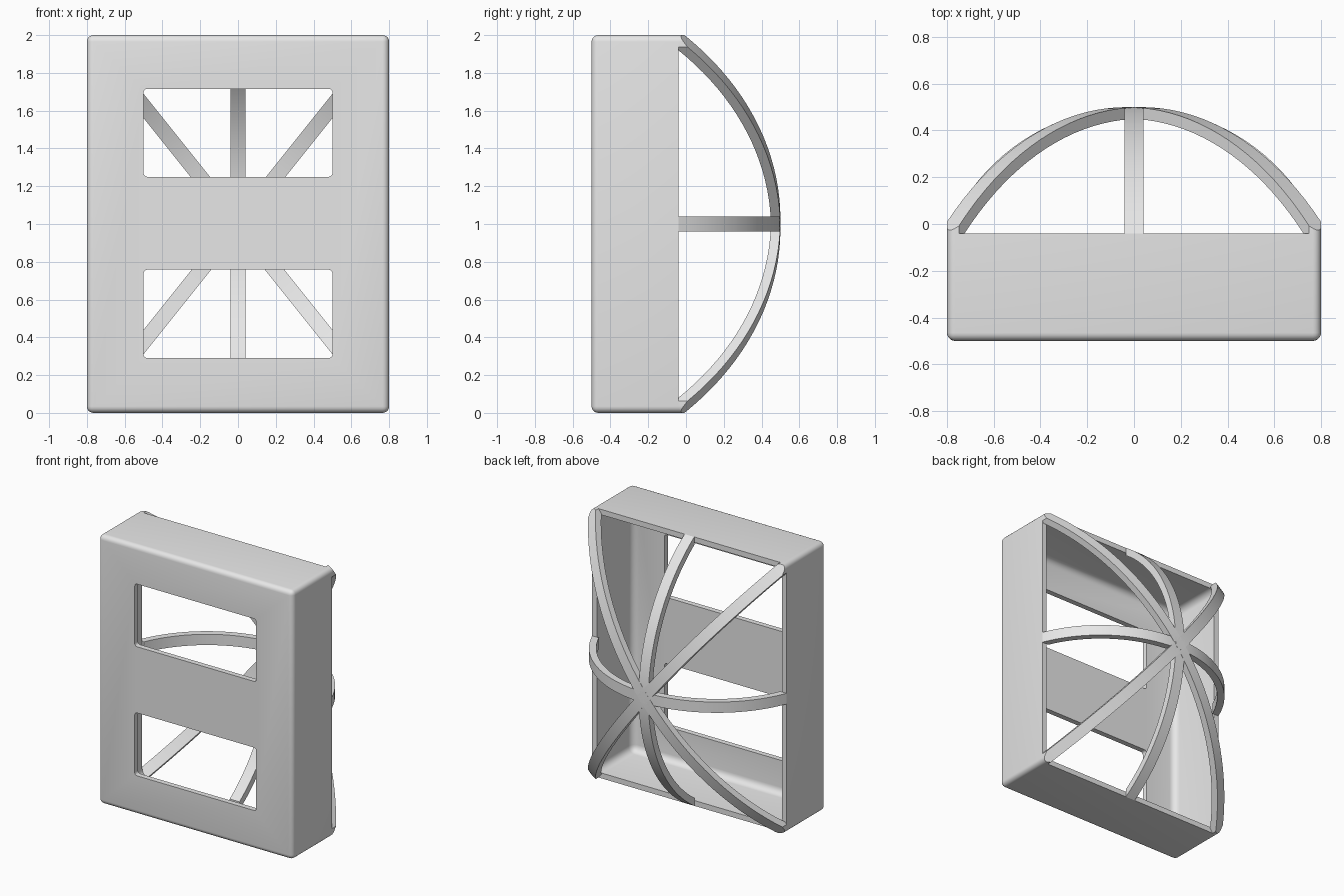
import bpy, bmesh, math
from mathutils import Vector

old = bpy.data.objects.get("Cube")
if old:
    bpy.data.objects.remove(old, do_unlink=True)

W, H = 0.8, 1.0                # half width and half height of the box
FRONT, RIM, PEAK = -0.5, -0.04, 0.5
WALL, RIB_W, RIB_T = 0.04, 0.08, 0.05

grey = bpy.data.materials.new("light_grey")
grey.use_nodes = True
colour = (0.8, 0.8, 0.8, 1)
grey.diffuse_color = colour
next(n for n in grey.node_tree.nodes
     if n.type == 'BSDF_PRINCIPLED').inputs["Base Color"].default_value = colour


def finish(name, bm):
    bmesh.ops.recalc_face_normals(bm, faces=bm.faces[:])
    mesh = bpy.data.meshes.new(name)
    bm.to_mesh(mesh)
    bm.free()
    mesh.materials.append(grey)
    ob = bpy.data.objects.new(name, mesh)
    bpy.context.collection.objects.link(ob)
    return ob


def rounded_block(name, lo, hi, radius, only_depth_edges=False):
    """Block with rounded edges; the edges around its back face stay sharp."""
    lo, hi = Vector(lo), Vector(hi)
    bm = bmesh.new()
    bmesh.ops.create_cube(bm, size=1)
    for v in bm.verts:
        v.co = Vector([lo[i] if v.co[i] < 0 else hi[i] for i in range(3)])
    edges = []
    for e in bm.edges:
        a, b = (v.co.y for v in e.verts)
        along_depth = abs(a - b) > 1e-4
        on_front = max(a, b) < hi.y - 1e-4
        if along_depth or (on_front and not only_depth_edges):
            edges.append(e)
    bmesh.ops.bevel(bm, geom=edges, offset=radius, offset_type='OFFSET',
                    segments=5, profile=0.5, affect='EDGES')
    return finish(name, bm)


def activate(ob):
    bpy.ops.object.select_all(action='DESELECT')
    bpy.context.view_layer.objects.active = ob
    ob.select_set(True)


def boolean(ob, cutter, operation):
    cutter.hide_render = True
    mod = ob.modifiers.new("cut", 'BOOLEAN')
    mod.operation, mod.object, mod.solver = operation, cutter, 'EXACT'
    activate(ob)
    bpy.ops.object.modifier_apply(modifier=mod.name)
    bpy.data.objects.remove(cutter, do_unlink=True)


def smooth(ob):
    activate(ob)
    bpy.ops.object.shade_smooth_by_angle(angle=math.radians(30))


def rib(name, dx, dz, steps=40):
    """Flat bar bent to an arc from one side of the rim to the other."""
    half = math.hypot(dx, dz)
    along = Vector((dx, 0, dz)) / half
    across = Vector((-along.z, 0, along.x)) * (RIB_W / 2)
    rise = PEAK - RIM
    R = (half ** 2 + rise ** 2) / (2 * rise)
    centre = Vector((0, PEAK - R, H))
    bm = bmesh.new()
    rings = []
    for i in range(steps + 1):
        t = 2 * i / steps - 1
        ring = []
        for r, sides in ((R, (-1, 1)), (R - RIB_T, (1, -1))):
            a = t * math.acos((R - rise) / r)
            p = centre + along * (r * math.sin(a)) + Vector((0, r * math.cos(a), 0))
            ring += [bm.verts.new(p + across * s) for s in sides]
        rings.append(ring)
    for a, b in zip(rings, rings[1:]):
        for k in range(4):
            n = (k + 1) % 4
            bm.faces.new((a[k], a[n], b[n], b[k]))
    bm.faces.new(rings[0])
    bm.faces.new(rings[-1])
    return finish(name, bm)


# Open-backed box with two windows in its front
box = rounded_block("box_shell", (-W, FRONT, 0), (W, RIM, 2 * H), 0.035)
cavity = rounded_block("cavity_cutter", (-W + WALL, FRONT + WALL, WALL),
                       (W - WALL, 0.1, 2 * H - WALL), 0.05)
boolean(box, cavity, 'DIFFERENCE')
for z0, z1 in ((0.29, 0.758), (1.25, 1.716)):
    window = rounded_block("window_cutter", (-0.5, -0.6, z0), (0.5, -0.3, z1),
                           0.02, only_depth_edges=True)
    boolean(box, window, 'DIFFERENCE')
smooth(box)

# Straight ribs
smooth(rib("vertical_rib", 0, H))
smooth(rib("horizontal_rib", W, 0))

# Diagonal ribs, trimmed flush with the outline of the box
for name, side in (("left_diagonal_rib", 1), ("right_diagonal_rib", -1)):
    bar = rib(name, side * W, H)
    outline = rounded_block("outline_cutter", (-W, -0.3, 0), (W, 0.7, 2 * H),
                            0.035, only_depth_edges=True)
    boolean(bar, outline, 'INTERSECT')
    smooth(bar)
